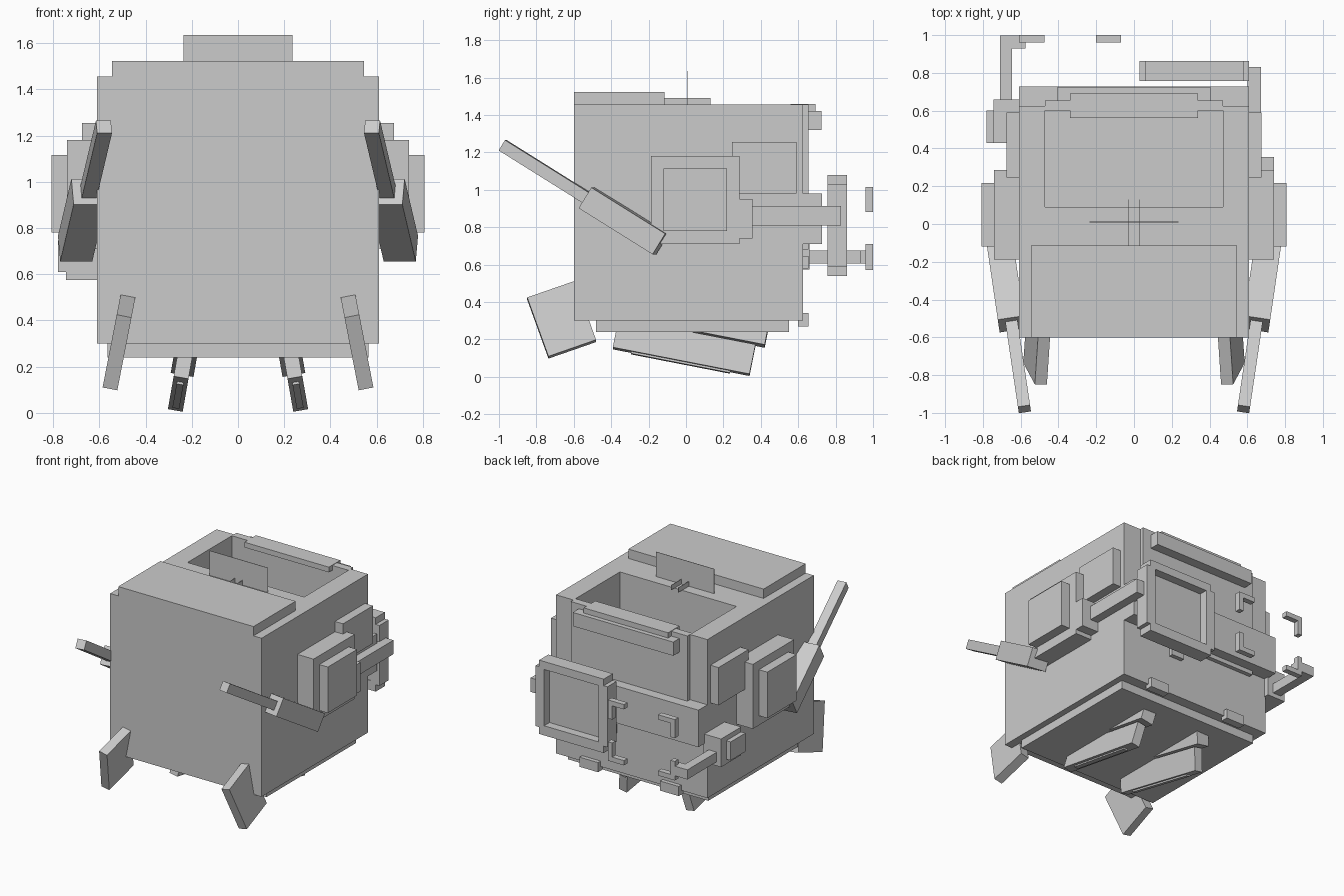
import bpy
from math import radians
from mathutils import Vector

if "Cube" in bpy.data.objects:
    bpy.data.objects.remove(bpy.data.objects["Cube"])


def block(name, x, y, z):
    """Axis-aligned box from (min, max) ranges."""
    r = (x, y, z)
    bpy.ops.mesh.primitive_cube_add(size=1, location=[sum(a) / 2 for a in r])
    o = bpy.context.object
    o.name = name
    o.scale = [abs(a[1] - a[0]) for a in r]
    return o


def pair(name, x, y, z):
    """Box mirrored to both sides."""
    block("left_" + name, (-x[1], -x[0]), y, z)
    block("right_" + name, x, y, z)


def tilted_pair(name, centre, dims, pitch, roll):
    for side, label in ((-1, "left_"), (1, "right_")):
        bpy.ops.mesh.primitive_cube_add(
            size=1, location=(side * centre[0], centre[1], centre[2]),
            rotation=(radians(pitch), radians(-side * roll), 0))
        o = bpy.context.object
        o.name = label + name
        o.scale = dims


def beam_pair(name, p, q, w, h):
    """Bar running between two points, on both sides."""
    for side, label in ((-1, "left_"), (1, "right_")):
        a = Vector((side * p[0], p[1], p[2]))
        b = Vector((side * q[0], q[1], q[2]))
        bpy.ops.mesh.primitive_cube_add(size=1, location=(a + b) / 2)
        o = bpy.context.object
        o.name = label + name
        o.rotation_euler = (b - a).to_track_quat('Y', 'Z').to_euler()
        o.scale = (w, (b - a).length, h)


# Body with open compartment at the top rear
block("body_lower", (-.61, .61), (-.6, .625), (.3, .68))
block("body_front", (-.61, .61), (-.6, .09), (.68, 1.455))
pair("compartment_wall", (.47, .61), (.09, .625), (.68, 1.455))
block("back_panel", (-.47, .47), (.6, .655), (.68, 1.455))
block("base_plate", (-.565, .565), (-.48, .55), (.24, .3))
block("top_slab", (-.545, .545), (-.6, -.115), (1.455, 1.523))

# Thin upright sign and fins on top
block("upright_sheet", (-.235, .235), (.009, .012), (1.455, 1.635))
for i, x in enumerate((-.03, .03)):
    block(f"hinge_fin_{i}", (x - .0015, x + .0015), (-.115, .13), (1.455, 1.49))

# Back trim
block("rear_lip", (-.34, .34), (.56, .692), (1.42, 1.458))
block("rear_rail", (-.405, .405), (.65, .725), (1.32, 1.42))
block("rear_bumper", (-.61, .61), (.62, .728), (.71, .98))
pair("rear_tab", (.25, .4), (.6, .655), (.27, .34))
block("rear_stud", (.12, .22), (.6, .655), (.58, .645))

# Layered side panels
pair("rear_side_panel", (.6, .675), (.245, .59), (.98, 1.255))
pair("side_panel", (.6, .74), (-.187, .287), (.71, 1.18))
pair("side_cap", (.73, .808), (-.12, .218), (.78, 1.115))

# Right arm carrying the rear frame
block("frame_arm_mount", (.6, .74), (.26, .355), (.74, .95))
block("frame_arm", (.6, .672), (.28, .83), (.81, .912))
block("frame_panel", (.09, .55), (.76, .8), (.6, 1.03))
for n, x in (("inner", (.03, .1)), ("outer", (.54, .61))):
    block("frame_post_" + n, x, (.757, .862), (.59, 1.03))
for n, z in (("top", (1.02, 1.078)), ("bottom", (.54, .61))):
    block("frame_bar_" + n, (.06, .58), (.757, .862), z)

# Left arm with projector box
block("projector_box", (-.745, -.6), (.428, .66), (.575, .78))
block("projector_cap", (-.78, -.74), (.43, .6), (.61, .745))
block("projector_arm", (-.71, -.645), (.65, .965), (.605, .675))
block("projector_tip", (-.71, -.575), (.93, .998), (.605, .675))

# Four floating corner brackets
t = .035
for x0, x1, sx in ((-.61, -.475, -1), (-.2, -.07, 1)):
    for z0, z1, sz in ((.572, .71, -1), (.88, 1.015, 1)):
        zr = (z0, z0 + t) if sz < 0 else (z1 - t, z1)
        xr = (x0, x0 + t) if sx < 0 else (x1 - t, x1)
        block("bracket_bar", (x0, x1), (.96, 1.0), zr)
        zv = (z0 + t, z1) if sz < 0 else (z0, z1 - t)
        block("bracket_post", xr, (.96, 1.0), zv)

# Raised front arms
beam_pair("upper_arm", (.705, -.135, .71), (.647, -.53, .957), .14, .13)
beam_pair("forearm", (.66, -.44, .90), (.58, -.98, 1.238), .065, .065)

# Front fins and underside skids
tilted_pair("front_fin", (.515, -.665, .305), (.065, .27, .34), 19.5, 11)
tilted_pair("skid", (.245, -.01, .16), (.065, .745, .163), -11.2, 10)
tilted_pair("skid_sole", (.255, -.024, .1), (.03, .54, .06), -11.2, 10)
tilted_pair("skid_mount", (.225, .185, .26), (.1, .5, .1), -11.2, 10)
